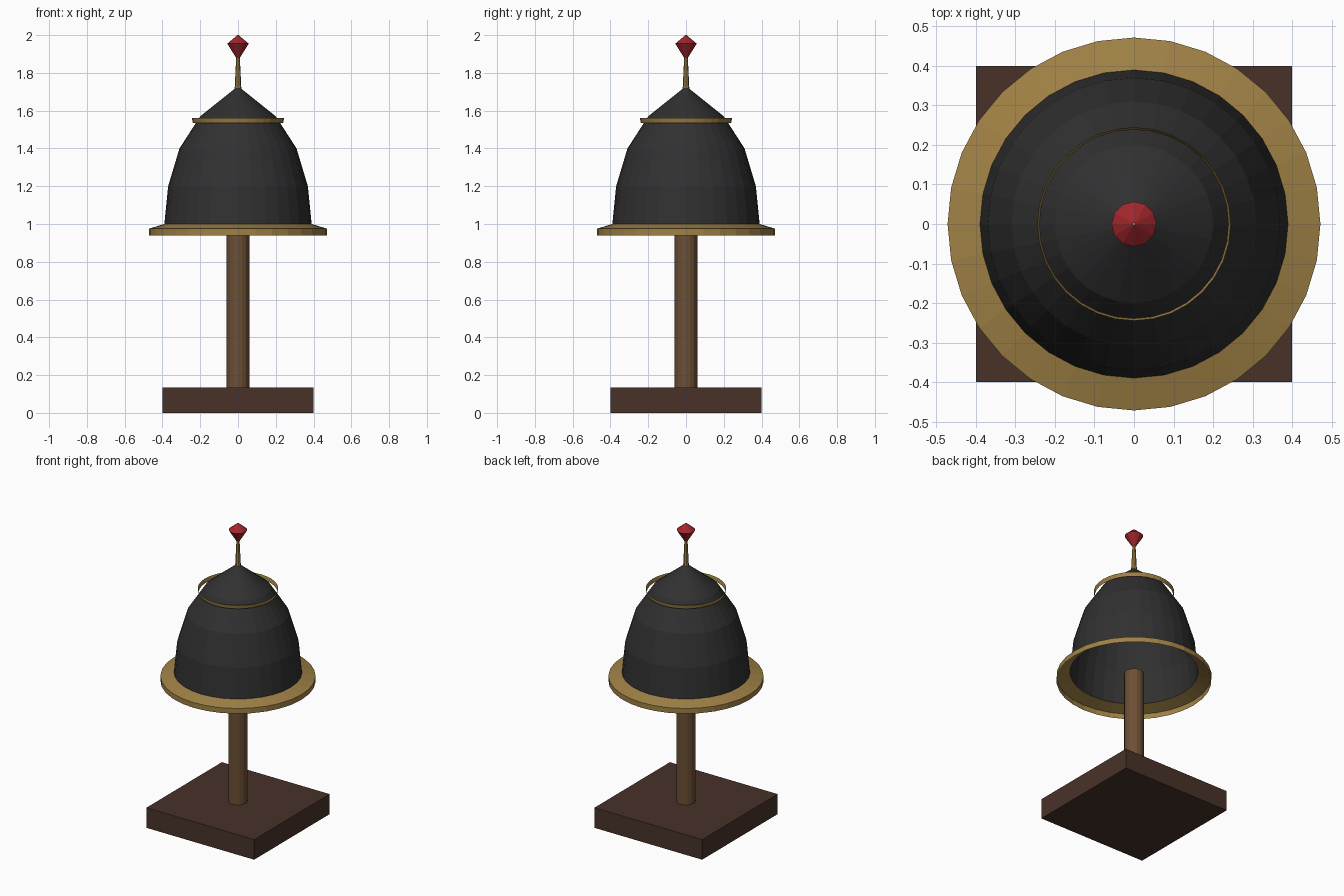
import bpy
import bmesh
from math import cos, sin, tau

cube = bpy.data.objects.get("Cube")
if cube:
    bpy.data.objects.remove(cube, do_unlink=True)


def material(name, rgb):
    mat = bpy.data.materials.new(name)
    mat.use_nodes = True
    mat.diffuse_color = (*rgb, 1)
    bsdf = next(n for n in mat.node_tree.nodes if n.type == 'BSDF_PRINCIPLED')
    bsdf.inputs["Base Color"].default_value = (*rgb, 1)
    return mat


iron = material("dark iron", (0.03, 0.03, 0.03))
brass = material("aged brass", (0.35, 0.22, 0.06))
red = material("red gem", (0.36, 0.02, 0.025))
oak = material("brown wood", (0.15, 0.08, 0.035))
walnut = material("dark wood", (0.065, 0.032, 0.022))


def finish(name, bm, mat):
    mesh = bpy.data.meshes.new(name)
    bm.to_mesh(mesh)
    bm.free()
    mesh.materials.append(mat)
    obj = bpy.data.objects.new(name, mesh)
    bpy.context.collection.objects.link(obj)
    return obj


def lathe(name, profile, sides, mat, capped=False):
    """Turn (radius, height) points, listed bottom to top, about the z axis."""
    bm = bmesh.new()
    rings = []
    for r, z in profile:
        if r == 0:
            rings.append([bm.verts.new((0, 0, z))] * sides)
        else:
            rings.append([bm.verts.new((r * cos(tau * i / sides), r * sin(tau * i / sides), z))
                          for i in range(sides)])
    for low, high in zip(rings, rings[1:]):
        for i in range(sides):
            j = (i + 1) % sides
            corners = dict.fromkeys((low[i], low[j], high[j], high[i]))
            bm.faces.new(list(corners))
    if capped:
        bm.faces.new(rings[0][::-1])
        bm.faces.new(rings[-1])
    return finish(name, bm, mat)


# Stand: square foot and round post
bm = bmesh.new()
bmesh.ops.create_cube(bm, size=1)
bmesh.ops.scale(bm, vec=(0.8, 0.8, 0.135), verts=bm.verts)
bmesh.ops.translate(bm, vec=(0, 0, 0.0675), verts=bm.verts)
finish("stand_base", bm, walnut)
lathe("stand_post", [(0.06, 0.135), (0.06, 0.99)], 16, oak, capped=True)

# Helmet: open dome, flared brim and thin band
lathe("helmet_dome", [(0.39, 1.0), (0.37, 1.2), (0.31, 1.4), (0.2, 1.57), (0, 1.73)], 32, iron)
lathe("helmet_brim", [(0.472, 0.94), (0.472, 0.975), (0.39, 1.0)], 32, brass)
lathe("helmet_band", [(0.239, 1.535), (0.245, 1.562)], 32, brass)

# Crest: tapered spike through a faceted gem
lathe("crest_spike", [(0.018, 1.71), (0.004, 2.0)], 8, brass, capped=True)
lathe("crest_gem", [(0.01, 1.88), (0.057, 1.955), (0.004, 1.999)], 12, red, capped=True)
